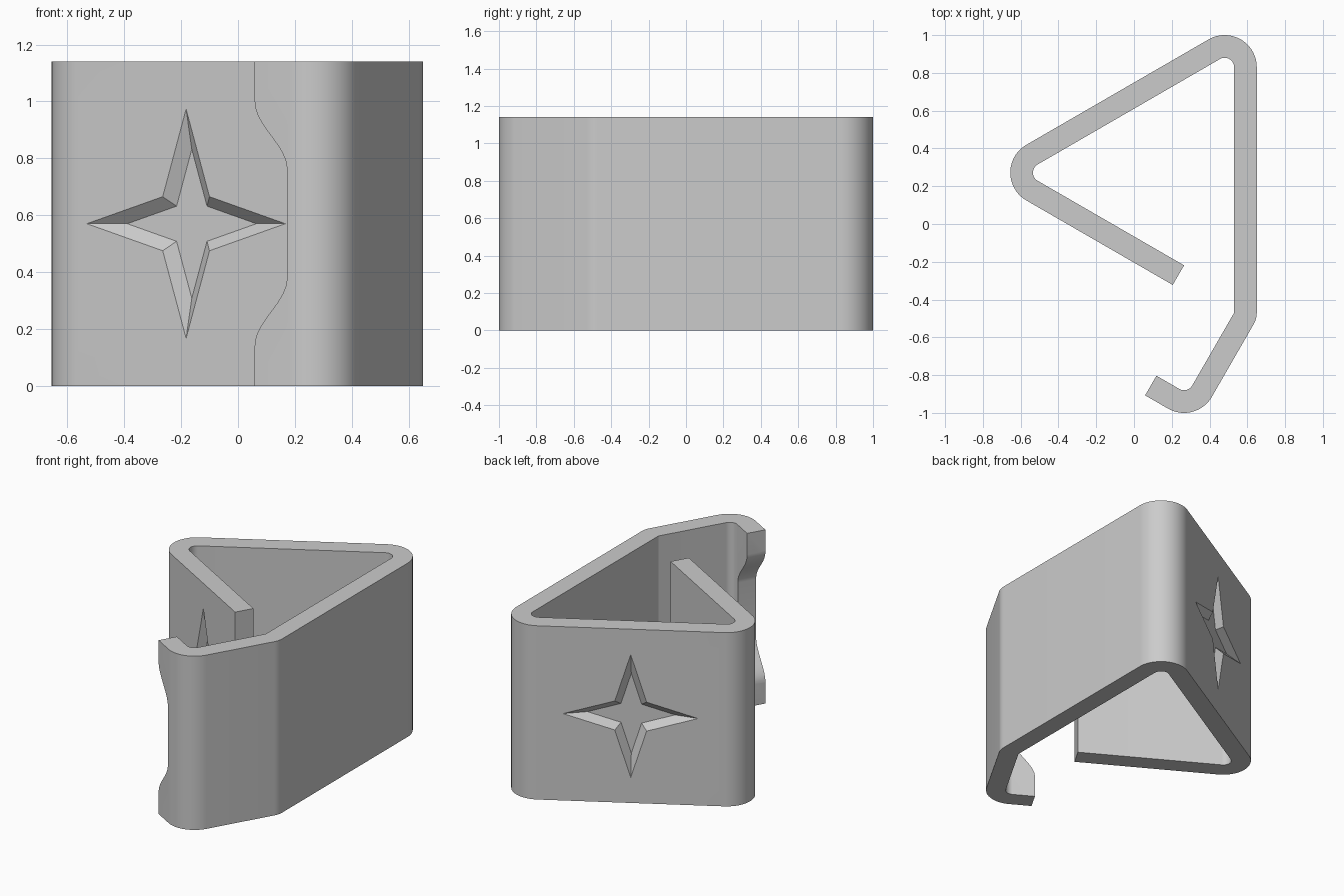
import bpy, bmesh, math
from mathutils import Vector, Matrix

if "Cube" in bpy.data.objects:
    bpy.data.objects.remove(bpy.data.objects["Cube"])

HEIGHT, WALL = 1.14, 0.12
STAR_DEPTH = 0.04


def direction(deg):
    return Vector((math.cos(math.radians(deg)), math.sin(math.radians(deg)), 0))


def loft(name, bottom, top):
    """Closed solid between two matching rings of points."""
    bm = bmesh.new()
    a = [bm.verts.new(p) for p in bottom]
    b = [bm.verts.new(p) for p in top]
    bm.faces.new(a)
    bm.faces.new(b)
    for i in range(len(a)):
        j = (i + 1) % len(a)
        bm.faces.new((a[i], a[j], b[j], b[i]))
    bmesh.ops.recalc_face_normals(bm, faces=bm.faces)
    mesh = bpy.data.meshes.new(name)
    bm.to_mesh(mesh)
    bm.free()
    obj = bpy.data.objects.new(name, mesh)
    bpy.context.collection.objects.link(obj)
    return obj


# Bends of the strip: centre, inner radius, start and end angle
left_c, back_c = Vector((-0.485, 0.272, 0)), Vector((0.48, 0.83, 0))
knee_c, hook_c = Vector((0.53, -0.47, 0)), Vector((0.265, -0.83, 0))
bends = [(left_c, 0.05, 240, 120), (back_c, 0.05, 120, 0),
         (knee_c, 0.0, 0, -30), (hook_c, 0.05, -30, -120)]
FRONT_LEN, LIP_LEN = 0.895, 0.14


def strip_side(offset):
    """One side of the bent strip, from the front wall end to the lip end."""
    pts = []
    for centre, radius, a0, a1 in bends:
        r = radius + offset
        n = abs(a1 - a0) // 5 if r > 0 else 0
        pts += [centre + r * direction(a0 + (a1 - a0) * i / max(n, 1)) for i in range(n + 1)]
    return [pts[0] + FRONT_LEN * direction(-30)] + pts + [pts[-1] + LIP_LEN * direction(150)]


outline = strip_side(WALL) + strip_side(0)[::-1]
body = loft("bent_clip_body", outline, [p + Vector((0, 0, HEIGHT)) for p in outline])


def wall_frame(origin, normal_deg):
    """Local x along the wall, y up, z out of the wall."""
    n, up = direction(normal_deg), Vector((0, 0, 1))
    frame = Matrix((up.cross(n), up, n)).transposed().to_4x4()
    return Matrix.Translation(origin + Vector((0, 0, HEIGHT / 2))) @ frame


def star_ring(frame, depth):
    scale = 1 - 0.35 * depth / STAR_DEPTH
    radii = (0.403, 0.095 * math.sqrt(2))
    return [frame @ (direction(45 * i) * radii[i % 2] * scale + Vector((0, 0, -depth)))
            for i in range(8)]


# Tapered star recesses in the front and back walls
outer_r = 0.05 + WALL
front_mid = left_c + outer_r * direction(240) + FRONT_LEN / 2 * direction(-30)
back_mid = (left_c + back_c) / 2 + outer_r * direction(120)
cutters = []
for name, mid, angle in (("front_star", front_mid, 240), ("back_star", back_mid, 120)):
    frame = wall_frame(mid, angle)
    cutters.append(loft(name, star_ring(frame, -0.02), star_ring(frame, STAR_DEPTH)))

# Finger notch with S-shaped ends in the lip
frame = wall_frame(hook_c + outer_r * direction(240), 240)
curve = []
for i in range(17):
    t = i / 16
    curve.append((0.009 + (LIP_LEN - 0.009) * (1 + math.cos(math.pi * t)) / 2, 0.43 - 0.24 * t))
notch = [(0.3, 0.43)] + curve + [(u, -v) for u, v in curve[::-1]] + [(0.3, -0.43)]
cutters.append(loft("lip_notch", *[[frame @ Vector((-u, v, w)) for u, v in notch]
                                   for w in (0.05, -0.16)]))

bpy.ops.object.select_all(action='DESELECT')
bpy.context.view_layer.objects.active = body
body.select_set(True)
for cutter in cutters:
    cutter.hide_render = True
    mod = body.modifiers.new(cutter.name, 'BOOLEAN')
    mod.operation, mod.solver, mod.object = 'DIFFERENCE', 'EXACT', cutter
    bpy.ops.object.modifier_apply(modifier=mod.name)
    bpy.data.objects.remove(cutter)

# Plain grey finish
grey = bpy.data.materials.new("light_grey")
grey.use_nodes = True
grey.diffuse_color = (0.6, 0.6, 0.6, 1)
grey.node_tree.nodes["Principled BSDF"].inputs["Base Color"].default_value = (0.6, 0.6, 0.6, 1)
body.data.materials.clear()
body.data.materials.append(grey)
bpy.ops.object.shade_smooth_by_angle(angle=math.radians(25))
